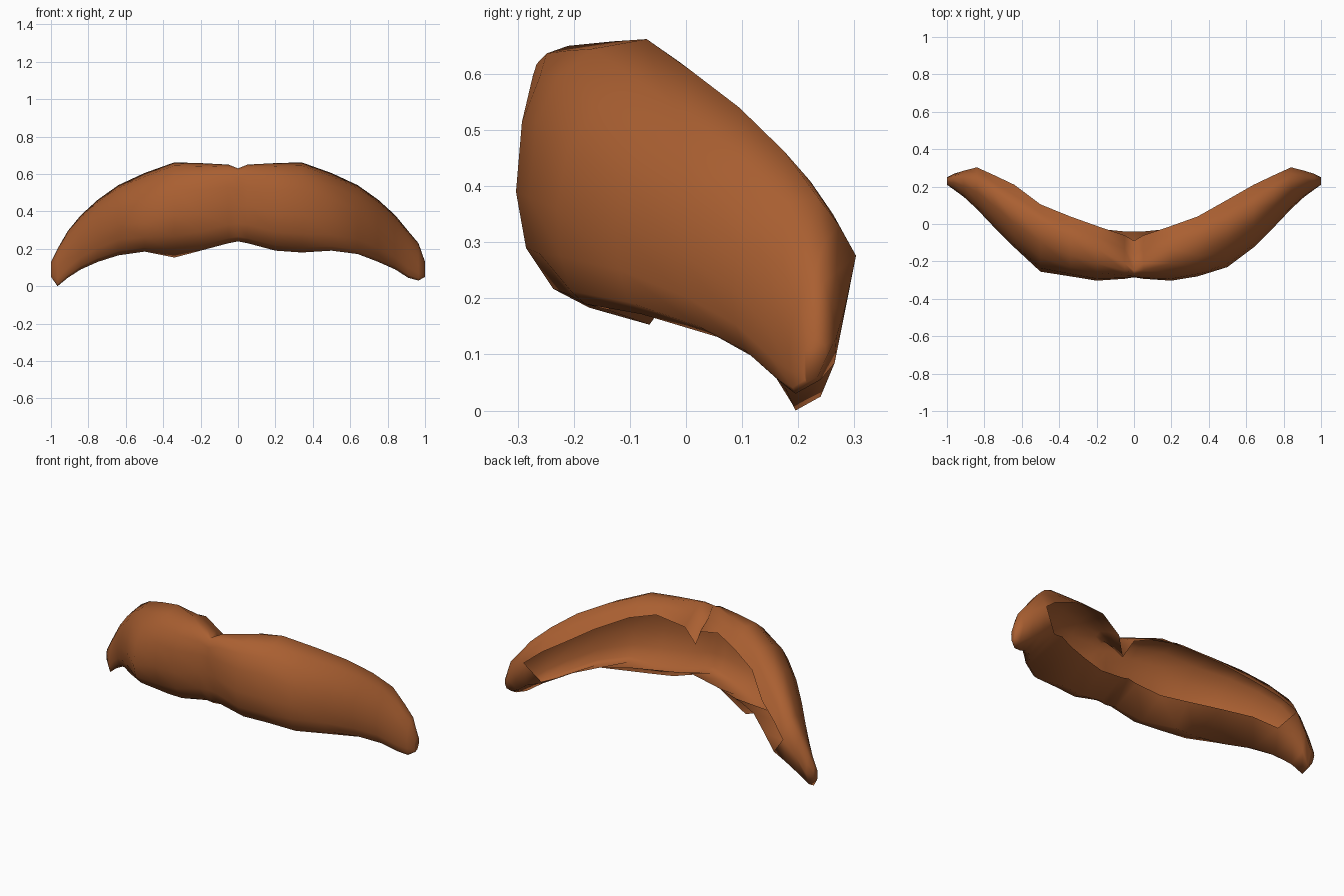
import bpy, bmesh, math

if "Cube" in bpy.data.objects:
    bpy.data.objects.remove(bpy.data.objects["Cube"])

brown = bpy.data.materials.new("warm brown")
brown.diffuse_color = (0.40, 0.115, 0.031, 1)
brown.use_nodes = True
brown.node_tree.nodes["Principled BSDF"].inputs["Base Color"].default_value = brown.diffuse_color

# Stations of one wing: x, then (y, z) of upper rim, crest, front, underside, lower rim
STATIONS = [
    (0.00, (-.09, .46), (-.25, .63), (-.285, .43), (-.23, .24), (-.04, .31)),
    (0.05, (-.06, .56), (-.21, .650), (-.293, .43), (-.20, .23), (-.04, .30)),
    (0.20, (-.01, .61), (-.13, .658), (-.303, .39), (-.17, .19), (-.025, .28)),
    (0.34, (.04, .575), (-.07, .662), (-.28, .38), (-.14, .18), (.02, .275)),
    (0.50, (.13, .50), (.01, .605), (-.23, .36), (-.11, .185), (.09, .26)),
    (0.64, (.21, .415), (.095, .54), (-.125, .33), (-.05, .165), (.19, .22)),
    (0.75, (.262, .35), (.175, .462), (-.015, .28), (.06, .13), (.258, .165)),
    (0.84, (.303, .276), (.235, .38), (.08, .22), (.13, .09), (.275, .135)),
    (0.91, (.285, .19), (.245, .295), (.145, .15), (.175, .045), (.265, .085)),
    (0.965, (.268, .10), (.245, .20), (.185, .08), (.195, 0), (.24, .025)),
    (1.00, (.25, .095), (.24, .13), (.21, .09), (.215, .05), (.235, .06)),
]
OPEN_END = 7    # the back is open up to this station, the tip beyond is closed
# Differences between the wings: (side, station) -> {key point: (y, z)}
TWEAKS = {
    (-1, 3): {3: (-.065, .153)},                  # left underside bulge
    (-1, 4): {0: (.105, .52), 2: (-.255, .34)},
    (1, 4): {3: (-.18, .19)},                     # right underside ridge
    (1, 5): {3: (-.08, .172)},
}


def section(i, u, t, f, b, l):
    """Open C-shaped section: rounded front (boxier near the middle), rims at the back."""
    e = 0.8 if i <= 3 else 0.95
    pts = [u, ((u[0] + t[0]) / 2 + .003, (u[1] + t[1]) / 2 + .003), t]
    for k in (1, 2, 3):
        a = math.radians(90 * k / 4)
        pts.append((t[0] + (f[0] - t[0]) * math.sin(a) ** e,
                    f[1] + (t[1] - f[1]) * math.cos(a) ** e))
    pts.append(f)
    for k in (1, 2):
        a = math.radians(30 * k)
        pts.append((b[0] + (f[0] - b[0]) * math.cos(a), f[1] + (b[1] - f[1]) * math.sin(a)))
    return pts + [b, l]


bm = bmesh.new()
centre = [bm.verts.new((0, y, z)) for y, z in section(0, *STATIONS[0][1:])]


def wing(side):
    rings = [centre]
    for i, (x, *keys) in enumerate(STATIONS[1:], 1):
        for k, yz in TWEAKS.get((side, i), {}).items():
            keys[k] = yz
        lift = .03 if side > 0 and i == 9 else 0  # right tip ends slightly higher
        rings.append([bm.verts.new((side * x, y, z + lift)) for y, z in section(i, *keys)])

    def face(vs):
        bm.faces.new(vs if side > 0 else vs[::-1])

    for i, (p, q) in enumerate(zip(rings, rings[1:])):
        n = len(p)
        for j in range(n if i >= OPEN_END else n - 1):
            k = (j + 1) % n
            face([p[j], p[k], q[k], q[j]])
    # slanted edge where the open back meets the closed tip
    p, q = rings[OPEN_END - 1], rings[OPEN_END]
    face([p[-1], q[0], q[-1]])
    face(rings[-1])


wing(1)
wing(-1)

me = bpy.data.meshes.new("moustache")
bm.to_mesh(me)
bm.free()
me.materials.append(brown)
for p in me.polygons:
    p.use_smooth = True
ob = bpy.data.objects.new("moustache", me)
bpy.context.collection.objects.link(ob)
